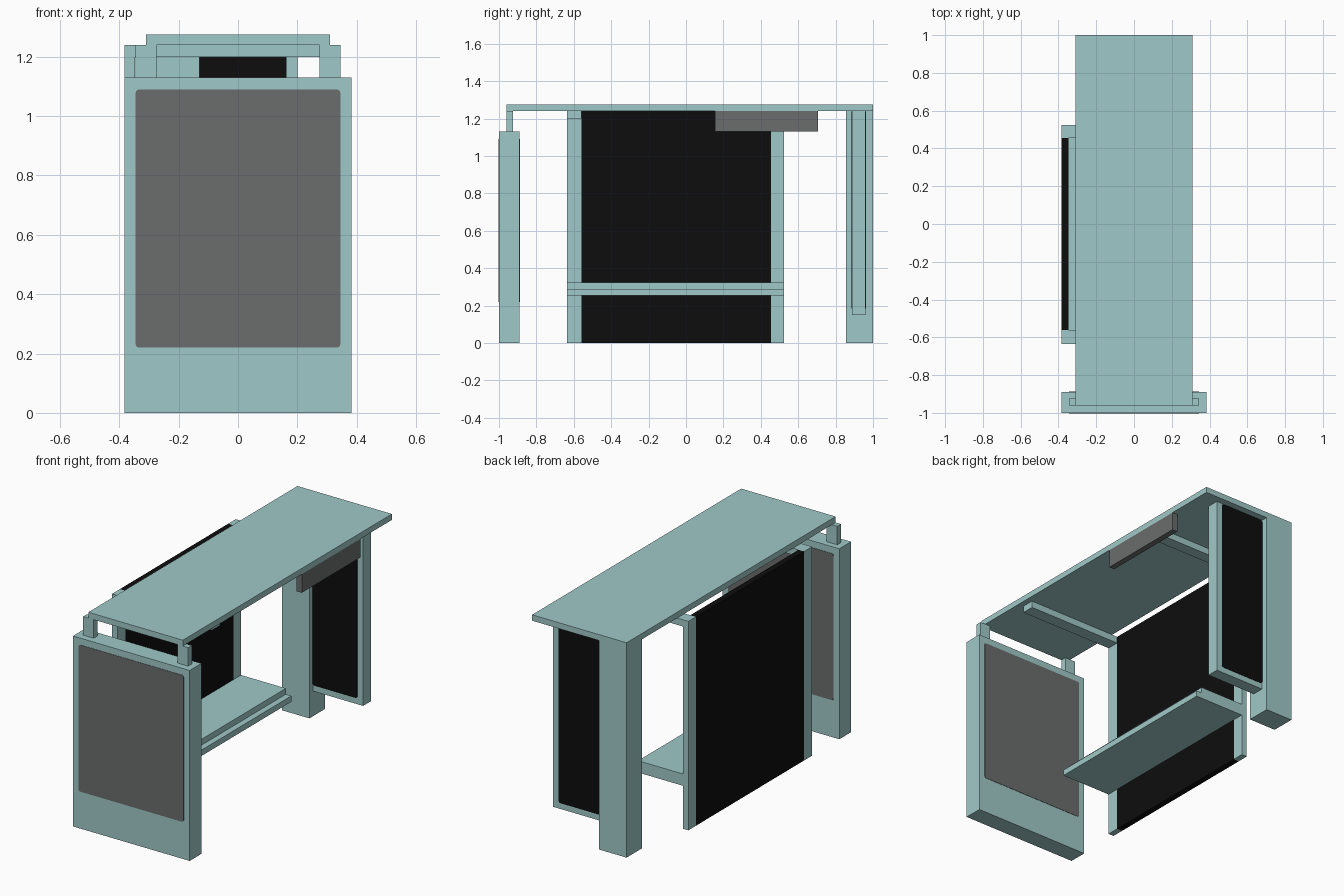
import bpy, bmesh, math

if "Cube" in bpy.data.objects:
    bpy.data.objects.remove(bpy.data.objects["Cube"])


def material(name, rgb):
    m = bpy.data.materials.new(name)
    m.diffuse_color = (*rgb, 1)
    m.use_nodes = True
    m.node_tree.nodes["Principled BSDF"].inputs["Base Color"].default_value = m.diffuse_color
    return m


TEAL = material("pale_teal", (0.351, 0.584, 0.578))
GREY = material("mid_grey", (0.146, 0.153, 0.153))
BLACK = material("near_black", (0.004, 0.004, 0.004))


def finish(name, bm, mat):
    bmesh.ops.recalc_face_normals(bm, faces=bm.faces[:])
    me = bpy.data.meshes.new(name)
    bm.to_mesh(me)
    bm.free()
    me.materials.append(mat)
    ob = bpy.data.objects.new(name, me)
    bpy.context.collection.objects.link(ob)
    return ob


def box(name, x, y, z, mat=TEAL):
    bm = bmesh.new()
    bmesh.ops.create_cube(bm, size=1)
    for v in bm.verts:
        v.co = [(r[0] + r[1]) / 2 + c * (r[1] - r[0])
                for r, c in zip((x, y, z), v.co)]
    return finish(name, bm, mat)


def rounded_plate(name, x, z, y, mat, r=0.012, t=0.002):
    """Thin plate facing +-y with small rounded corners."""
    bm = bmesh.new()
    corners = [(x[1] - r, z[1] - r), (x[0] + r, z[1] - r),
               (x[0] + r, z[0] + r), (x[1] - r, z[0] + r)]
    vs = []
    for q, (cx, cz) in enumerate(corners):
        for i in range(4):
            a = math.pi / 2 * (q + i / 3)
            vs.append(bm.verts.new((cx + r * math.cos(a), y - t, cz + r * math.sin(a))))
    f = bm.faces.new(vs)
    ext = bmesh.ops.extrude_face_region(bm, geom=[f])
    for v in ext["geom"]:
        if isinstance(v, bmesh.types.BMVert):
            v.co.y += 2 * t
    return finish(name, bm, mat)


# Table top
box("table_top", (-0.31, 0.31), (-0.96, 1.0), (1.24, 1.275))

# Front panel with a grey inlay on both sides and two short top posts
box("front_panel", (-0.383, 0.383), (-1.0, -0.89), (0, 1.13))
for side, y in (("outer", -1.0), ("inner", -0.89)):
    rounded_plate(f"front_panel_inlay_{side}", (-0.345, 0.345), (0.22, 1.09), y, GREY)
for side, x in (("left", (-0.345, -0.275)), ("right", (0.275, 0.345))):
    box(f"top_post_{side}", x, (-0.96, -0.925), (1.13, 1.24))

# Left side panel: stiles, black infill and cross beams under the top
for part, y in (("front", (-0.635, -0.56)), ("back", (0.455, 0.525))):
    box(f"side_stile_{part}", (-0.383, -0.347), y, (0, 1.24))
    box(f"cross_beam_{part}", (-0.347, 0.275), y, (1.20, 1.24))
box("side_infill", (-0.383, -0.347), (-0.56, 0.455), (0, 1.24), BLACK)

# Stepped shelf
box("shelf_upper", (-0.347, -0.053), (-0.635, 0.525), (0.29, 0.325))
box("shelf_lower", (-0.347, -0.017), (-0.635, 0.525), (0.255, 0.29))

# Back leg and framed black door beside it
box("back_leg", (-0.31, -0.13), (0.855, 1.0), (0, 1.24))
box("back_door_frame", (-0.13, 0.20), (0.887, 0.96), (0.15, 1.24))
for side, y in (("inner", 0.887), ("outer", 0.96)):
    rounded_plate(f"back_door_inlay_{side}", (-0.13, 0.163), (0.185, 1.238), y, BLACK)

# Grey apron box under the right edge
box("apron_box", (0.275, 0.31), (0.155, 0.705), (1.13, 1.24), GREY)
